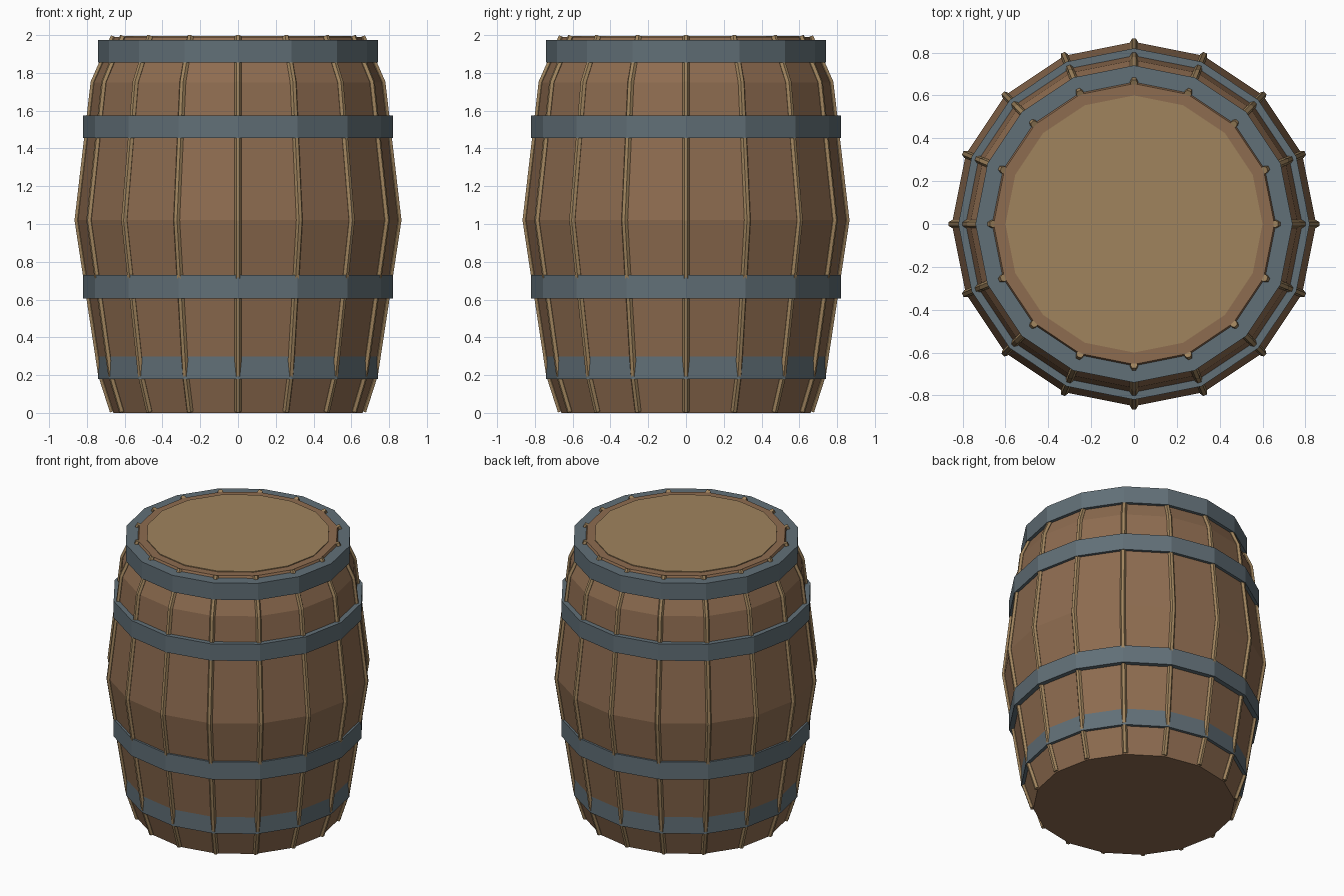
import bpy, bmesh
from math import cos, sin, pi

if "Cube" in bpy.data.objects:
    bpy.data.objects.remove(bpy.data.objects["Cube"])

SIDES = 16


def material(name, rgb):
    m = bpy.data.materials.new(name)
    m.diffuse_color = (*rgb, 1)
    m.use_nodes = True
    m.node_tree.nodes["Principled BSDF"].inputs["Base Color"].default_value = m.diffuse_color
    return m


wood = material("wood", (0.27, 0.15, 0.08))
pale_wood = material("pale_wood", (0.35, 0.23, 0.11))
steel = material("steel", (0.12, 0.16, 0.185))


def lathe(name, profile, mat, closed=False):
    """Revolve (radius, z) points; cap the ends, or join them if closed."""
    bm = bmesh.new()
    rings = [[bm.verts.new((r * cos(2 * pi * i / SIDES), r * sin(2 * pi * i / SIDES), z))
              for i in range(SIDES)] for r, z in profile]
    pairs = list(zip(rings, rings[1:]))
    if closed:
        pairs.append((rings[-1], rings[0]))
    else:
        bm.faces.new(rings[0])
        bm.faces.new(rings[-1])
    for a, b in pairs:
        for i in range(SIDES):
            j = (i + 1) % SIDES
            bm.faces.new((a[i], a[j], b[j], b[i]))
    bmesh.ops.recalc_face_normals(bm, faces=bm.faces)
    me = bpy.data.meshes.new(name)
    bm.to_mesh(me)
    bm.free()
    me.materials.append(mat)
    ob = bpy.data.objects.new(name, me)
    bpy.context.collection.objects.link(ob)
    return ob


# Bulging body and flat lid
profile = [(0.66, 0.0), (0.725, 0.2), (0.85, 1.02), (0.765, 1.75), (0.655, 1.99)]
lathe("barrel_body", profile, wood)
lathe("lid", [(0.6, 1.95), (0.6, 1.996)], pale_wood)

# Four metal hoops
for label, r, z0, z1 in (("bottom", 0.74, 0.18, 0.305), ("lower", 0.82, 0.605, 0.73),
                         ("upper", 0.82, 1.455, 1.575), ("top", 0.74, 1.855, 1.975)):
    lathe(label + "_hoop", [(r, z0), (r, z1), (r - 0.085, z1), (r - 0.085, z0)], steel, True)

# Thin rods over the stave seams
curve = bpy.data.curves.new("stave_seams", 'CURVE')
curve.dimensions = '3D'
curve.bevel_depth = 0.018
curve.bevel_resolution = 1
curve.use_fill_caps = True
path = [(0.663, 0.007)] + profile[1:-1] + [(0.658, 1.993)]
for i in range(SIDES):
    a = 2 * pi * i / SIDES
    s = curve.splines.new('POLY')
    s.points.add(len(path) - 1)
    s.use_smooth = False
    for p, (r, z) in zip(s.points, path):
        p.co = (r * cos(a), r * sin(a), z, 1)
curve.materials.append(pale_wood)
bpy.context.collection.objects.link(bpy.data.objects.new("stave_seams", curve))
